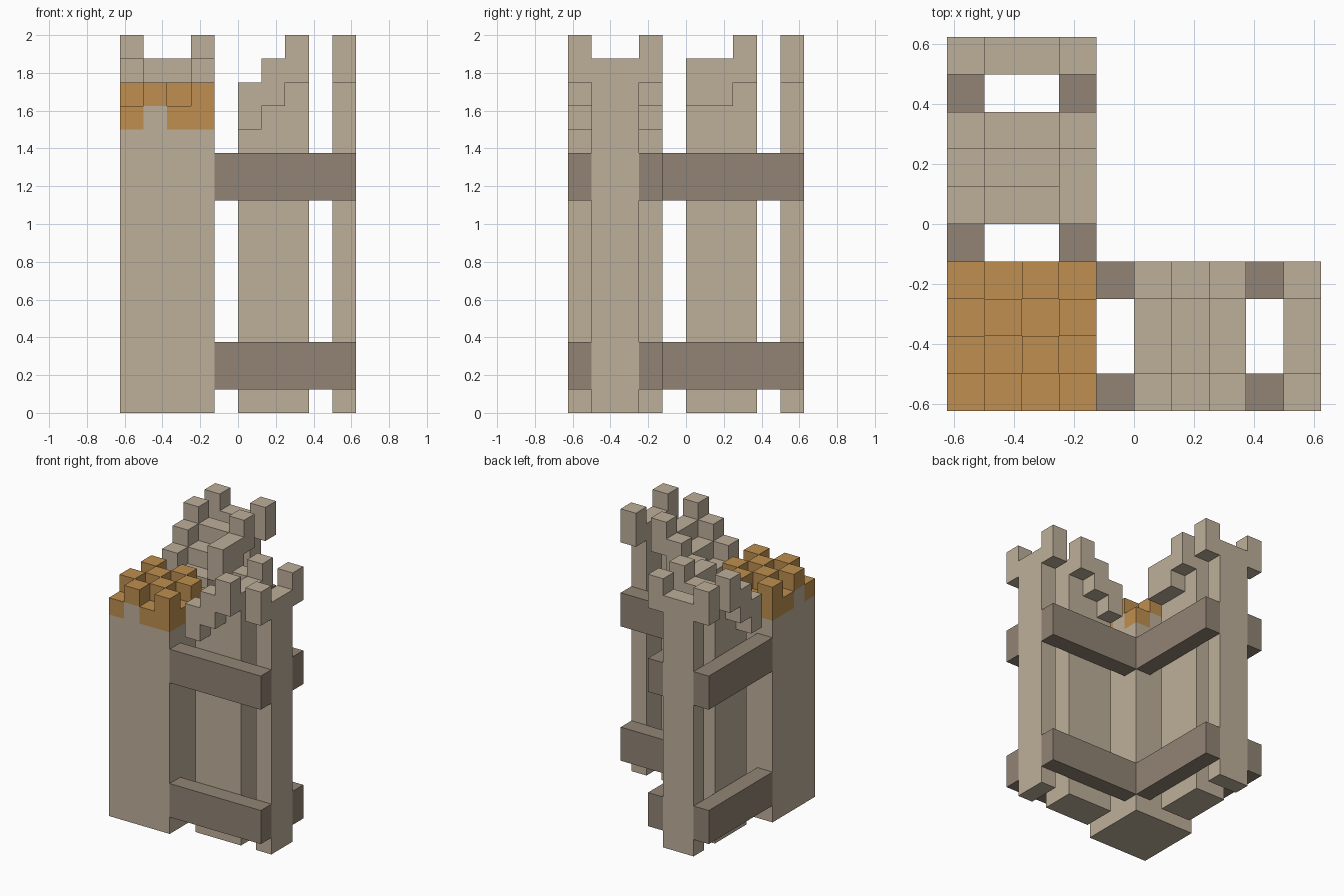
import bpy
import bmesh

default = bpy.data.objects.get("Cube")
if default:
    bpy.data.objects.remove(default)

U = 0.125      # one block of the grid
HALF = 5       # half the footprint, in blocks


def material(name, rgb):
    mat = bpy.data.materials.new(name)
    mat.use_nodes = True
    mat.diffuse_color = (*rgb, 1)
    mat.node_tree.nodes["Principled BSDF"].inputs["Base Color"].default_value = (*rgb, 1)
    return mat


stone = material("pale_stone", (0.515, 0.429, 0.323))
timber = material("grey_brown_rail", (0.283, 0.231, 0.174))
amber = material("amber_cap", (0.521, 0.275, 0.080))


def build(name, boxes, mat, swap=False):
    """Join boxes given as (low corner, high corner) in grid blocks; swap mirrors x with y."""
    bm = bmesh.new()
    for low, high in boxes:
        if swap:
            low, high = [(p[1], p[0], p[2]) for p in (low, high)]
        size = [b - a for a, b in zip(low, high)]
        mid = [(a + b) / 2 for a, b in zip(low, high)]
        cube = bmesh.ops.create_cube(bm, size=1)
        for v in cube["verts"]:
            v.co = [(v.co[k] * size[k] + mid[k] - (HALF if k < 2 else 0)) * U
                    for k in range(3)]
    mesh = bpy.data.meshes.new(name)
    bm.to_mesh(mesh)
    bm.free()
    mesh.materials.append(mat)
    obj = bpy.data.objects.new(name, mesh)
    bpy.context.collection.objects.link(obj)
    return obj


# Corner pillar; a few cells on its rim stay stone one block higher
notches = [(1, 0), (0, 1), (3, 2), (2, 3)]
pillar = [((0, 0, 0), (4, 4, 12))]
pillar += [((i, j, 12), (i + 1, j + 1, 13)) for i, j in notches]
build("corner_pillar", pillar, stone)

# Chequered cap
cap = []
for i in range(4):
    for j in range(4):
        bottom = 13 if (i, j) in notches else 12
        cap.append(((i, j, bottom), (i + 1, j + 1, 13 + (i + j) % 2)))
build("pillar_cap", cap, amber)

# Two wings, the second mirrored across the diagonal
for side, swap in (("right", False), ("back", True)):
    # Wide post with a stepped top, and the thin end post
    build(f"{side}_wide_post",
          [((5 + s, 1, 0), (6 + s, 3, 13 + s)) for s in range(3)], stone, swap)
    build(f"{side}_end_post", [((9, 1, 0), (10, 3, 15))], stone, swap)

    # Merlons along both faces of the wing
    merlons = []
    for row in (0, 3):
        for s in range(3):
            rise = 1 if swap and row == 3 and s == 0 else s
            merlons.append(((5 + s, row, 12 + rise), (6 + s, row + 1, 14 + rise)))
        merlons.append(((9, row, 14), (10, row + 1, 16)))
    build(f"{side}_merlons", merlons, stone, swap)

    # Horizontal rails clamping the posts
    build(f"{side}_rails",
          [((4, row, z), (10, row + 1, z + 2)) for row in (0, 3) for z in (1, 9)],
          timber, swap)
